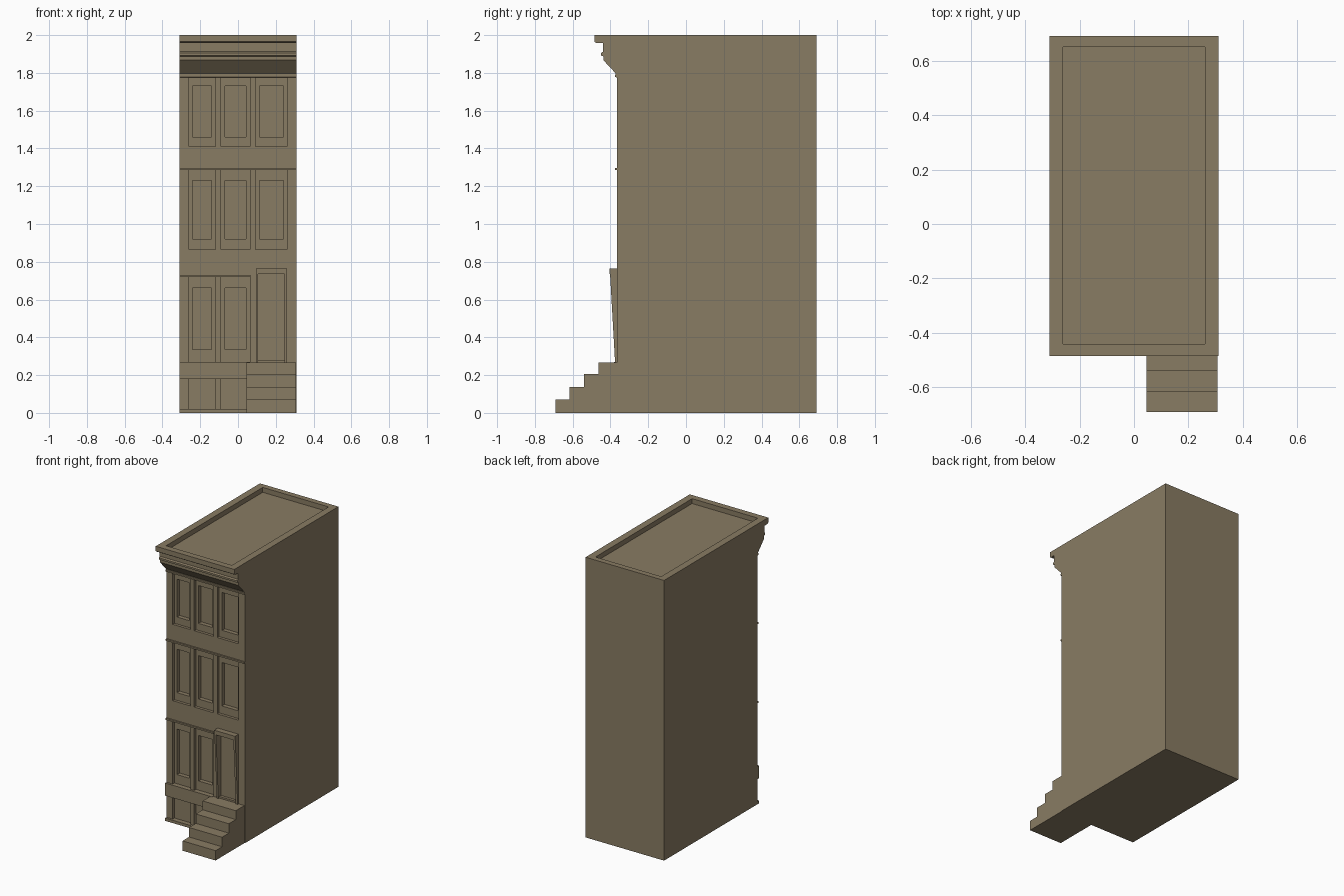
import bpy, bmesh

if "Cube" in bpy.data.objects:
    bpy.data.objects.remove(bpy.data.objects["Cube"])

W = 0.31       # half width
WALL = -0.365  # front wall plane

stone = bpy.data.materials.new("brownstone")
stone.diffuse_color = (0.25, 0.20, 0.125, 1)
stone.use_nodes = True
stone.node_tree.nodes["Principled BSDF"].inputs["Base Color"].default_value = stone.diffuse_color


def finish(name, bm):
    bmesh.ops.recalc_face_normals(bm, faces=bm.faces)
    me = bpy.data.meshes.new(name)
    bm.to_mesh(me)
    bm.free()
    ob = bpy.data.objects.new(name, me)
    me.materials.append(stone)
    bpy.context.collection.objects.link(ob)
    return ob


def add_prism(bm, pts, x0, x1):
    """Extrude a closed (y, z) profile from x0 to x1."""
    face = bm.faces.new([bm.verts.new((x0, y, z)) for y, z in pts])
    ext = bmesh.ops.extrude_face_region(bm, geom=[face])["geom"]
    verts = [v for v in ext if isinstance(v, bmesh.types.BMVert)]
    bmesh.ops.translate(bm, verts=verts, vec=(x1 - x0, 0, 0))


def prism(name, pts, x0, x1):
    bm = bmesh.new()
    add_prism(bm, pts, x0, x1)
    return finish(name, bm)


def rect(y0, y1, z0, z1):
    return [(y0, z0), (y1, z0), (y1, z1), (y0, z1)]


def boxes(name, items):
    bm = bmesh.new()
    for x0, x1, y0, y1, z0, z1 in items:
        add_prism(bm, rect(y0, y1, z0, z1), x0, x1)
    return finish(name, bm)


def cut(target, cutter):
    """Apply a boolean difference and discard the cutter."""
    cutter.hide_render = True
    mod = target.modifiers.new("cut", 'BOOLEAN')
    mod.operation = 'DIFFERENCE'
    mod.solver = 'EXACT'
    mod.object = cutter
    bpy.context.view_layer.objects.active = target
    bpy.ops.object.modifier_apply(modifier=mod.name)
    bpy.data.objects.remove(cutter)


# Main block with the cornice drawn into its side profile
building = prism("building", [
    (0.69, 0), (0.69, 2), (-0.485, 2), (-0.485, 1.965), (-0.475, 1.958),
    (-0.44, 1.958), (-0.44, 1.912), (-0.45, 1.905), (-0.45, 1.892),
    (-0.438, 1.888), (-0.438, 1.868), (-0.372, 1.797), (-0.372, 1.79),
    (-0.376, 1.788), (-0.376, 1.778), (WALL, 1.776), (WALL, 0)], -W, W)

# Window columns (bay x range, pane x range) and floors (bay z, pane z)
columns = [(-0.26, -0.12, -0.24, -0.14),
           (-0.09, 0.063, -0.07, 0.042),
           (0.092, 0.26, 0.115, 0.24)]
floors = [(1.41, 1.776, 1.46, 1.73, 3),
          (0.865, 1.285, 0.92, 1.23, 3),
          (0.27, 0.72, 0.335, 0.66, 2)]
bays, panes = [], []
for z0, z1, p0, p1, count in floors:
    for a, b, c, d in columns[:count]:
        bays.append((a, b, -0.42, -0.345, z0, z1))
        panes.append((c, d, -0.42, -0.315, p0, p1))
# Basement bays and the doorway
bays += [(-0.26, -0.12, -0.42, -0.345, 0.02, 0.18),
         (-0.09, 0.06, -0.42, -0.345, 0.02, 0.18)]
panes.append((0.107, 0.245, -0.42, -0.345, 0.28, 0.735))
# Sunken roof inside the parapet
roof = [(-0.26, 0.26, -0.44, 0.65, 1.965, 2.1)]
for name, items in (("bay_cutter", bays), ("pane_cutter", panes), ("roof_cutter", roof)):
    cut(building, boxes(name, items))

# String courses and basement band
inner = WALL + 0.01
prism("upper_ledge", rect(-0.376, inner, 1.285, 1.296), -W, W)
prism("lower_ledge", rect(-0.376, inner, 0.72, 0.731), -W, 0.065)
prism("basement_band", rect(-0.38, inner, 0.18, 0.27), -W, 0.06)
prism("base_course", rect(-0.38, inner, 0, 0.02), -W, 0.06)

# Door surround: tapering jambs under a lintel
jamb = [(inner, 0.24), (-0.374, 0.24), (-0.402, 0.735), (inner, 0.735)]
prism("door_jamb_left", jamb, 0.095, 0.107)
prism("door_jamb_right", jamb, 0.245, 0.26)
prism("door_lintel", rect(-0.405, inner, 0.735, 0.765), 0.095, 0.26)

# Front steps
stairs = [(inner, 0), (-0.69, 0)]
for i, (y, z) in enumerate([(-0.69, 0.07), (-0.617, 0.138), (-0.54, 0.205), (-0.462, 0.268)]):
    if i:
        stairs.append((y, stairs[-1][1]))
    stairs.append((y, z))
stairs.append((inner, 0.268))
prism("front_steps", stairs, 0.045, 0.306)
